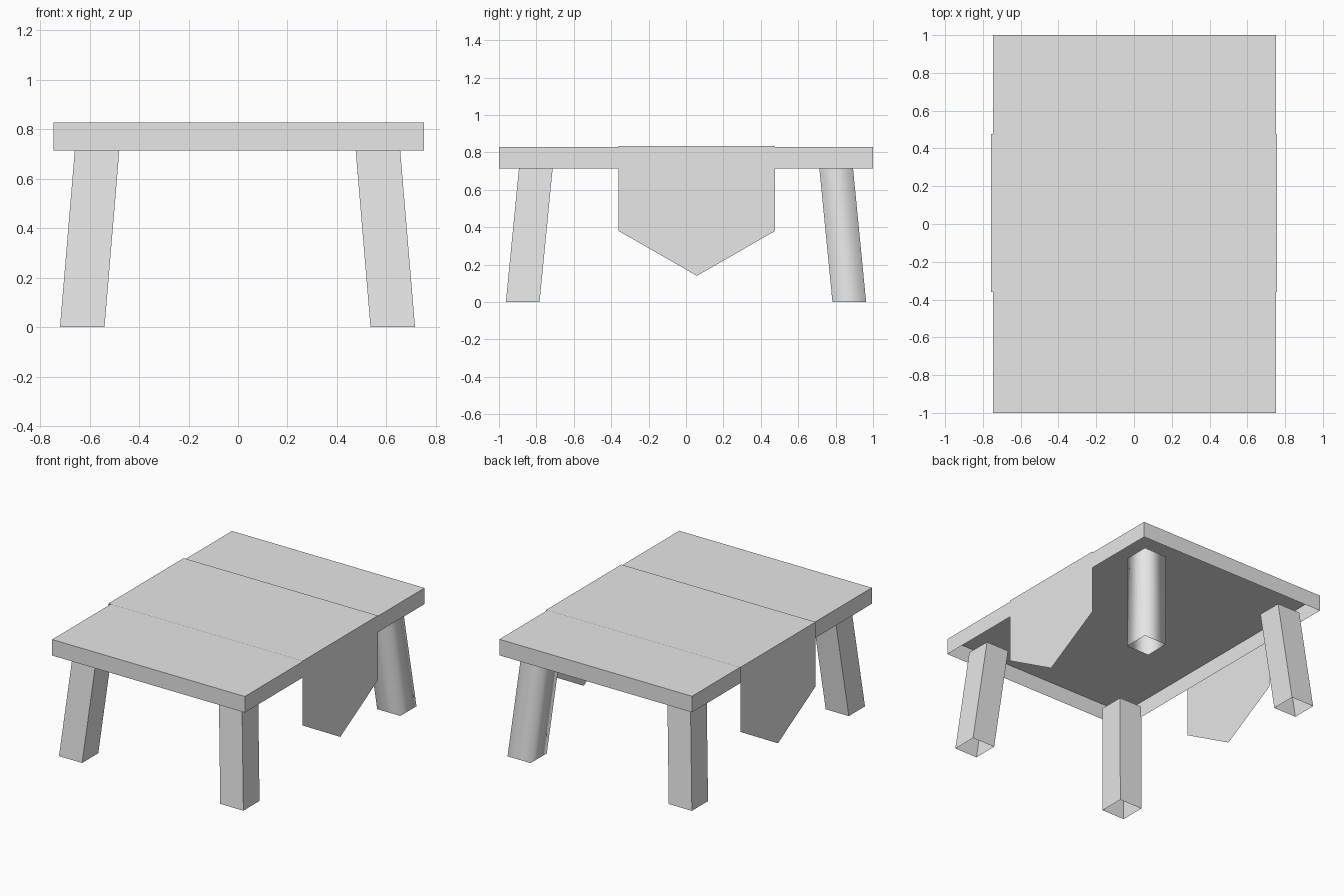
import bpy
import bmesh
from mathutils import Matrix, Vector

cube = bpy.data.objects.get("Cube")
if cube:
    bpy.data.objects.remove(cube, do_unlink=True)

# Single plain grey for every part
grey = bpy.data.materials.new("plain_grey")
grey.use_nodes = True
color = (0.8, 0.8, 0.8, 1.0)
grey.diffuse_color = color
grey.node_tree.nodes["Principled BSDF"].inputs["Base Color"].default_value = color


def add_object(name, bm, smooth=False):
    mesh = bpy.data.meshes.new(name)
    for face in bm.faces:
        face.smooth = smooth
    bm.to_mesh(mesh)
    bm.free()
    mesh.materials.append(grey)
    obj = bpy.data.objects.new(name, mesh)
    bpy.context.collection.objects.link(obj)
    return obj


def open_box(low, high, open_top):
    """Box between two corners without its bottom, and optionally its top."""
    low, high = Vector(low), Vector(high)
    bm = bmesh.new()
    place = Matrix.Translation((low + high) / 2) @ Matrix.Diagonal((*(high - low), 1))
    bmesh.ops.create_cube(bm, size=1, matrix=place)
    bm.normal_update()
    caps = [f for f in bm.faces if f.normal.z < -0.5 or (open_top and f.normal.z > 0.5)]
    bmesh.ops.delete(bm, geom=caps, context="FACES_ONLY")
    return bm


# Tabletop: a shallow shell, hollow underneath
RIM, TOP = 0.715, 0.828
add_object("tabletop", open_box((-0.747, -1, RIM), (0.753, 1, TOP), False))

# Splayed hollow legs, sheared outward toward the floor
WIDTH = 0.18
for side, sx in (("left", 1), ("right", -1)):
    for end, sy in (("front", -1), ("back", 1)):
        foot = Vector((sx * 0.628 - 0.002, sy * 0.873, 0))
        half = Vector((WIDTH / 2, WIDTH / 2, 0))
        bm = open_box(foot - half, foot + half + Vector((0, 0, RIM)), True)
        for v in bm.verts:
            if v.co.z > RIM / 2:
                v.co -= Vector((sx * 0.06, sy * 0.07, 0))
        add_object(f"{end}_{side}_leg", bm, smooth=(sx > 0 and sy > 0))

# Table runner: thin sheet across the top with a pointed drop on each side
Y0, Y1, SHEET = -0.36, 0.477, 0.834
bm = bmesh.new()
edges = {}
for x in (-0.757, 0.756):
    profile = [(Y0, SHEET), (Y0, 0.38), ((Y0 + Y1) / 2, 0.14), (Y1, 0.38), (Y1, SHEET)]
    verts = [bm.verts.new((x, y, z)) for y, z in profile]
    bm.faces.new(verts if x > 0 else verts[::-1])
    edges[x > 0] = (verts[0], verts[-1])
bm.faces.new((edges[False][0], edges[True][0], edges[True][1], edges[False][1]))
add_object("table_runner", bm)
